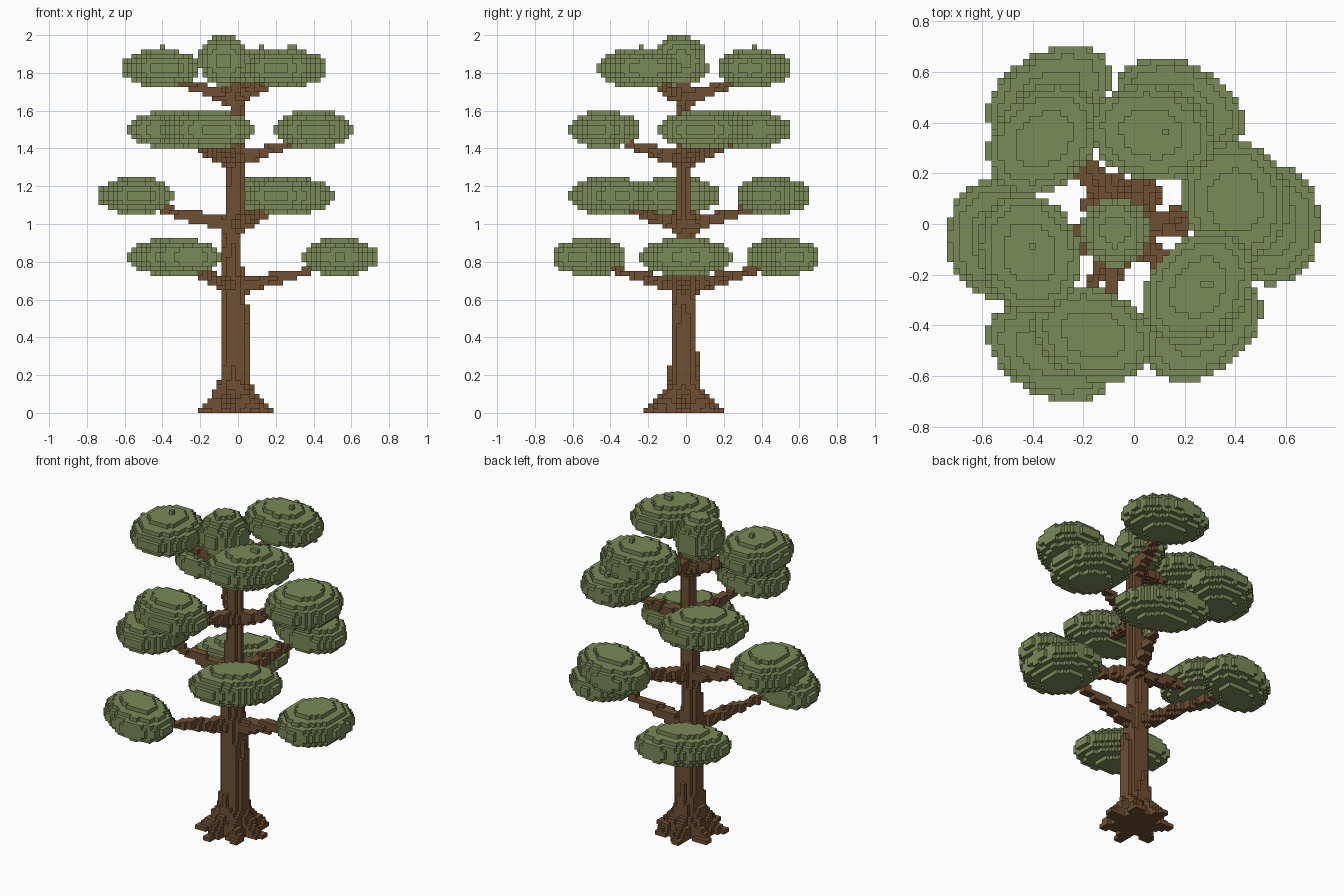
import bpy, math
from mathutils import Vector

if "Cube" in bpy.data.objects:
    bpy.data.objects.remove(bpy.data.objects["Cube"])

S = 0.025            # voxel size
taken = {}           # voxel -> part name, each voxel belongs to one part


def material(name, rgb):
    m = bpy.data.materials.new(name)
    m.diffuse_color = (*rgb, 1)
    m.use_nodes = True
    m.node_tree.nodes["Principled BSDF"].inputs["Base Color"].default_value = m.diffuse_color
    return m


bark = material("bark brown", (0.162, 0.080, 0.034))
leaf = material("leaf green", (0.195, 0.254, 0.098))
parts = {}


def centre(v):
    return Vector((v[0] * S, (v[1] + 0.5) * S, (v[2] + 0.5) * S))


def fill(name, mat, lo, hi, inside):
    """Claim every free voxel of a box whose centre passes the test."""
    parts[name] = mat
    r = [range(math.floor(a / S) - 1, math.ceil(b / S) + 2) for a, b in zip(lo, hi)]
    for i in r[0]:
        for j in r[1]:
            for k in r[2]:
                if k >= 0 and (i, j, k) not in taken and inside(centre((i, j, k))):
                    taken[(i, j, k)] = name


def pad(name, c, angle, radii):
    """Ellipsoid of leaves turned about z."""
    c, m = Vector(c), max(radii)
    ca, sa = math.cos(math.radians(angle)), math.sin(math.radians(angle))

    def inside(p):
        d = p - c
        u, v = d.x * ca + d.y * sa, d.y * ca - d.x * sa
        return (u / radii[0])**2 + (v / radii[1])**2 + (d.z / radii[2])**2 <= 1
    e = Vector((m, m, m))
    fill(name, leaf, c - e, c + e, inside)


def limb(name, a, b, r0, r1):
    """Tapered rod from a to b."""
    a, b = Vector(a), Vector(b)
    ab = b - a
    e = Vector((r0, r0, r0))

    def inside(p):
        t = min(1, max(0, (p - a).dot(ab) / ab.length_squared))
        return (p - a - ab * t).length <= r0 + (r1 - r0) * t
    lo = Vector(map(min, a, b)) - e
    hi = Vector(map(max, a, b)) + e
    fill(name, bark, lo, hi, inside)


# Leaf pads: tier height, then x, y, angle, radial and tangential radius
tiers = [
    (0.825, [(0.54, 0, 0, .20, .242), (-.335, .51, 120, .167, .267), (-.335, -.51, 240, .167, .267)]),
    (1.150, [(.18, .462, 66, .175, .27), (-.54, -.06, 186, .20, .242), (.27, -.41, 306, .18, .262)]),
    (1.500, [(.40, .09, 12, .208, .242), (-.355, .335, 132, .19, .25), (-.16, -.435, 252, .18, .25)]),
    (1.825, [(.07, .36, 78, .19, .25), (-.41, -.115, 198, .20, .242), (.255, -.25, 318, .19, .25)]),
]
for t, (z, pads) in enumerate(tiers, 1):
    for n, (x, y, ang, a, b) in enumerate(pads, 1):
        pad(f"leaf_pad_{t}_{n}", (x, y, z), ang, (a, b, 0.102))
pad("crown_tuft", (-0.075, -0.03, 1.865), 0, (.135, .14, .135))

# Single stray leaf blocks on the highest pads
for x, y in ((-.40, -.10), (.125, .35), (.275, -.25), (.30, -.25)):
    taken[(round(x / S), round(y / S), 77)] = "crown_tuft"

# Trunk: slightly leaning, tapering sections
path = [(-.015, -.01, 0, .078), (-.015, -.01, .52, .070), (-.033, -.01, .80, .056),
        (-.022, -.01, 1.05, .048), (-.010, -.01, 1.35, .040), (-.010, -.01, 1.78, .033)]


def in_trunk(p):
    for (x0, y0, z0, r0), (x1, y1, z1, r1) in zip(path, path[1:]):
        if z0 <= p.z < z1:
            t = (p.z - z0) / (z1 - z0)
            return math.hypot(p.x - x0 - (x1 - x0) * t, p.y - y0 - (y1 - y0) * t) <= r0 + (r1 - r0) * t
    return False


fill("trunk", bark, (-.12, -.12, 0), (.1, .1, 1.8), in_trunk)


# Root flare: star-shaped cone of seven spurs
def in_roots(p):
    x, y = p.x + 0.02, p.y + 0.01
    spur = 0.5 + 0.5 * math.cos(7 * math.atan2(y, x))
    h = max(0, 1 - p.z / 0.2)
    return math.hypot(x, y) <= 0.078 + h**1.6 * (0.05 + 0.10 * spur)


fill("roots", bark, (-.26, -.26, 0), (.24, .24, .2), in_roots)

# Branches from the trunk into each pad
for t, (z, pads) in enumerate(tiers, 1):
    for n, (x, y, *_) in enumerate(pads, 1):
        limb(f"branch_{t}_{n}", (-.02, -.01, z - 0.165), (x * .85, y * .85, z - 0.055), 0.046, 0.016)

# Turn each part's exposed voxel sides into quads
faces = {(1, 0, 0): [(1, 0, 0), (1, 1, 0), (1, 1, 1), (1, 0, 1)],
         (-1, 0, 0): [(0, 0, 0), (0, 0, 1), (0, 1, 1), (0, 1, 0)],
         (0, 1, 0): [(0, 1, 0), (0, 1, 1), (1, 1, 1), (1, 1, 0)],
         (0, -1, 0): [(0, 0, 0), (1, 0, 0), (1, 0, 1), (0, 0, 1)],
         (0, 0, 1): [(0, 0, 1), (1, 0, 1), (1, 1, 1), (0, 1, 1)],
         (0, 0, -1): [(0, 0, 0), (0, 1, 0), (1, 1, 0), (1, 0, 0)]}
index = {n: {} for n in parts}
quads = {n: [] for n in parts}
for v, name in taken.items():
    for d, corners in faces.items():
        if tuple(a + b for a, b in zip(v, d)) in taken:
            continue
        ids = index[name]
        quads[name].append([ids.setdefault(tuple(a + b for a, b in zip(v, c)), len(ids)) for c in corners])

for name, mat in parts.items():
    if not quads[name]:
        continue
    me = bpy.data.meshes.new(name)
    me.from_pydata([((i - 0.5) * S, j * S, k * S) for i, j, k in index[name]], [], quads[name])
    me.materials.append(mat)
    bpy.context.collection.objects.link(bpy.data.objects.new(name, me))
